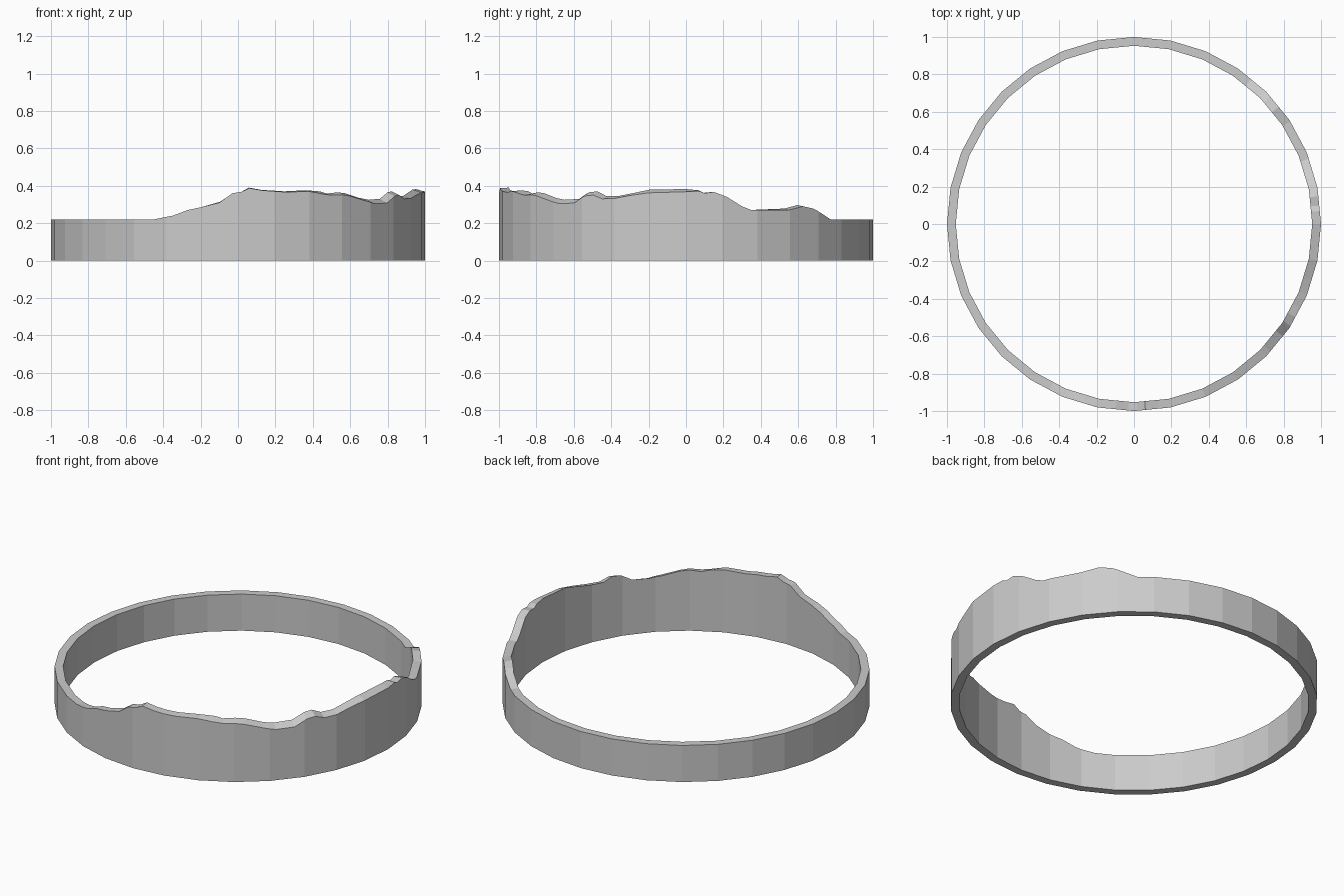
import bpy, bmesh, math

if "Cube" in bpy.data.objects:
    bpy.data.objects.remove(bpy.data.objects["Cube"])

SIDES = 32
R_OUT, R_IN = 1.0, 0.953
STEP = 2 * math.pi / SIDES

# Torn upper edge: (angle in degrees from +x, outer height, inner height)
RIM = [
    (-180, .22, .22), (-117, .22, .22), (-110.5, .24, .24), (-105.7, .27, .27),
    (-101.5, .285, .285), (-95.7, .31, .315), (-91.7, .36, .36), (-89, .367, .367),
    (-86.5, .387, .39), (-82.5, .375, .378), (-75, .366, .37), (-67.7, .37, .376),
    (-62.6, .355, .37), (-60, .35, .358), (-56, .352, .365), (-53, .345, .36),
    (-47, .32, .335), (-43, .305, .325), (-37, .307, .33), (-33, .345, .365),
    (-30, .35, .37), (-26.7, .33, .345), (-22.3, .333, .345), (-17.5, .348, .36),
    (-11.5, .362, .38), (0, .368, .382), (4, .372, .376), (5.7, .36, .362),
    (8.6, .367, .367), (12.7, .34, .34), (17.5, .29, .29), (20.5, .27, .27),
    (33.4, .27, .278), (39, .29, .297), (43, .278, .283), (51, .22, .22),
    (180, .22, .22),
]


def height(a, side):
    """Rim height at angle a; side 1 = outer, 2 = inner."""
    for p, q in zip(RIM, RIM[1:]):
        if p[0] <= a <= q[0]:
            t = (a - p[0]) / (q[0] - p[0])
            return p[side] + t * (q[side] - p[side])


def on_polygon(a, r, z):
    """Point on the flat-sided ring at angle a."""
    a = math.radians(a)
    off = a % STEP - STEP / 2
    d = r * math.cos(STEP / 2) / math.cos(off)
    return (d * math.cos(a), d * math.sin(a), z)


# Columns at every ring corner and every rim point
angles = {round(-180 + i * 360 / SIDES, 4) for i in range(SIDES)}
angles |= {float(p[0]) for p in RIM[:-1]}

# Sweep the wall section around the ring
bm = bmesh.new()
cols = []
for a in sorted(angles):
    cols.append([bm.verts.new(on_polygon(a, r, z)) for r, z in (
        (R_OUT, 0), (R_OUT, height(a, 1)), (R_IN, height(a, 2)), (R_IN, 0))])
for i, c in enumerate(cols):
    n = cols[(i + 1) % len(cols)]
    for k in range(4):
        j = (k + 1) % 4
        bm.faces.new((c[k], n[k], n[j], c[j]))
bmesh.ops.recalc_face_normals(bm, faces=bm.faces)

mesh = bpy.data.meshes.new("broken_wall_ring")
bm.to_mesh(mesh)
bm.free()
ring = bpy.data.objects.new("broken_wall_ring", mesh)
bpy.context.collection.objects.link(ring)
